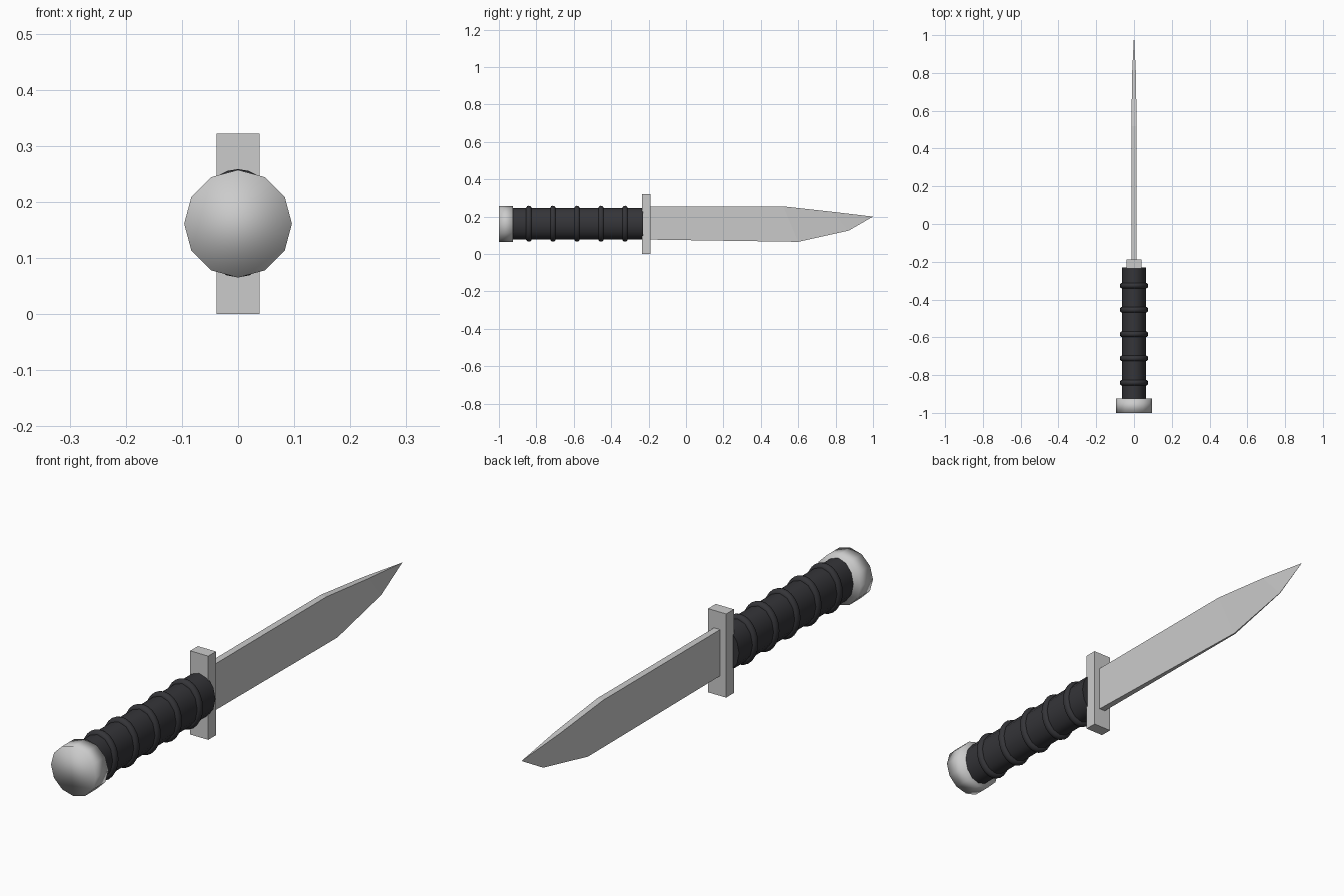
import bpy, bmesh, math

if "Cube" in bpy.data.objects:
    bpy.data.objects.remove(bpy.data.objects["Cube"])

ZC = 0.162          # height of the handle axis
SQUASH = 0.77       # handle is narrower side to side

black = bpy.data.materials.new("black_grip")
black.diffuse_color = (0.035, 0.035, 0.04, 1)
black.use_nodes = True
black.node_tree.nodes["Principled BSDF"].inputs["Base Color"].default_value = black.diffuse_color


def cylinder(name, radius, y0, y1, squash, sides, z):
    bpy.ops.mesh.primitive_cylinder_add(
        vertices=sides, radius=radius, depth=y1 - y0,
        location=(0, (y0 + y1) / 2, z), rotation=(math.pi / 2, 0, 0))
    ob = bpy.context.object
    ob.name = name
    ob.scale = (squash, 1, 1)
    return ob


# Pommel: short cylinder, smooth shaded all over
pommel = cylinder("pommel", 0.096, -1.0, -0.925, 1, 12, 0.161)
bpy.ops.object.shade_smooth()

# Grip: oval cylinder
grip = cylinder("grip", 0.084, -0.93, -0.23, SQUASH, 12, ZC)
grip.data.materials.append(black)
bpy.ops.object.shade_smooth_by_angle(angle=math.radians(40))

# Raised rings around the grip
for i in range(5):
    bpy.ops.mesh.primitive_torus_add(
        major_segments=24, minor_segments=10, major_radius=0.0815, minor_radius=0.015,
        location=(0, -0.84 + i * 0.1285, ZC), rotation=(math.pi / 2, 0, 0))
    ring = bpy.context.object
    ring.name = f"grip_ring_{i + 1}"
    ring.scale = (0.78, 1, 1)
    ring.data.materials.append(black)
    bpy.ops.object.shade_smooth()

# Cross guard
bpy.ops.mesh.primitive_cube_add(size=1, location=(0, -0.2125, 0.161))
guard = bpy.context.object
guard.name = "guard"
guard.scale = (0.077, 0.047, 0.322)

# Blade: stations of (y, z, half thickness) for spine and edge, closing at the tip
spine = [(-0.2, 0.255, 0.013), (0.52, 0.255, 0.013), (0.78, 0.226, 0.011)]
edge = [(-0.2, 0.077, 0.013), (0.6, 0.065, 0.003), (0.87, 0.125, 0.001)]
bm = bmesh.new()
loops = []
for (ys, zs, ts), (ye, ze, te) in zip(spine, edge):
    loops.append([bm.verts.new(p) for p in
                  ((-ts, ys, zs), (ts, ys, zs), (te, ye, ze), (-te, ye, ze))])
tip = bm.verts.new((0, 1.0, 0.2))
bm.faces.new(loops[0])
for a, b in zip(loops, loops[1:]):
    for i in range(4):
        j = (i + 1) % 4
        bm.faces.new((a[i], a[j], b[j], b[i]))
for i in range(4):
    bm.faces.new((loops[-1][i], loops[-1][(i + 1) % 4], tip))
bmesh.ops.recalc_face_normals(bm, faces=bm.faces)
mesh = bpy.data.meshes.new("blade")
bm.to_mesh(mesh)
bm.free()
bpy.context.collection.objects.link(bpy.data.objects.new("blade", mesh))
